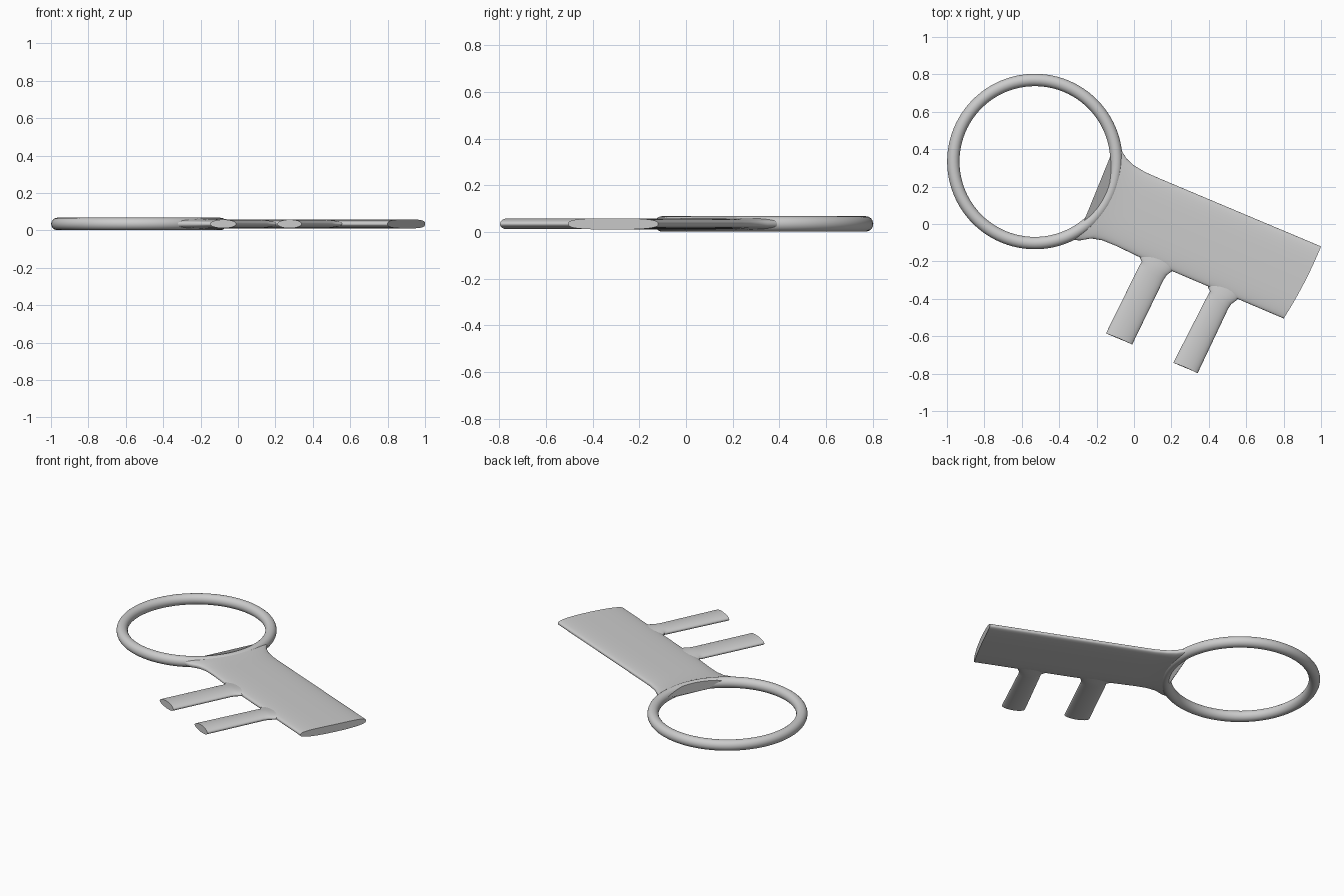
import bpy, bmesh, math
from mathutils import Vector

if "Cube" in bpy.data.objects:
    bpy.data.objects.remove(bpy.data.objects["Cube"])

ZC = 0.035  # mid-plane of the key


def smooth(obj):
    bpy.ops.object.select_all(action='DESELECT')
    obj.select_set(True)
    bpy.context.view_layer.objects.active = obj
    bpy.ops.object.shade_smooth_by_angle(angle=math.radians(40))


def loft(name, sections, power, count=48):
    """Loft rounded sections; each is (edge point, other edge point, bulge, half height)."""
    bm = bmesh.new()
    rings = []
    for a, b, bulge, h in sections:
        a, b = Vector(a), Vector(b)
        mid, half = (a + b) / 2, (a - b) / 2
        out = Vector((half.y, -half.x)).normalized()
        ring = []
        for i in range(count):
            t = 2 * math.pi * i / count
            c, s = math.cos(t), math.sin(t)
            u = math.copysign(abs(c) ** (2 / power), c)
            z = math.copysign(abs(s) ** (2 / power), s) * h
            p = mid + half * u + out * bulge * (1 - u * u)
            ring.append(bm.verts.new((p.x, p.y, ZC + z)))
        rings.append(ring)
    for r, q in zip(rings, rings[1:]):
        for i in range(count):
            j = (i + 1) % count
            bm.faces.new((r[i], r[j], q[j], q[i]))
    bm.faces.new(rings[0])
    bm.faces.new(rings[-1])
    bmesh.ops.recalc_face_normals(bm, faces=bm.faces[:])
    mesh = bpy.data.meshes.new(name)
    bm.to_mesh(mesh)
    bm.free()
    obj = bpy.data.objects.new(name, mesh)
    bpy.context.collection.objects.link(obj)
    smooth(obj)
    return obj


# Round ring handle
bpy.ops.mesh.primitive_torus_add(major_radius=0.436, minor_radius=0.033,
                                 major_segments=96, minor_segments=24,
                                 location=(-0.53, 0.334, ZC))
ring = bpy.context.object
ring.name = "ring_handle"
smooth(ring)

# Flat blade, flaring into the ring
loft("blade", [
    ((-0.10, 0.43), (-0.37, -0.08), 0.105, 0.028),
    ((-0.068, 0.395), (-0.29, -0.088), 0.075, 0.026),
    ((-0.04, 0.35), (-0.23, -0.077), 0.06, 0.025),
    ((0.00, 0.313), (-0.17, -0.087), 0.045, 0.024),
    ((0.06, 0.277), (-0.10, -0.115), 0.03, 0.024),
    ((0.14, 0.242), (0.04, -0.182), 0.02, 0.024),
    ((1.00, -0.12), (0.80, -0.505), 0.01, 0.024),
], 3.0)


# Two oval teeth with flared roots
def tooth(name, left_root, right_root, left_tip, right_tip):
    l0, r0 = Vector(left_root), Vector(right_root)
    loft(name, [
        (l0 + Vector((0.00, 0.05)), r0 + Vector((0.085, 0.07)), 0, 0.015),
        (l0 + Vector((-0.015, 0.012)), r0 + Vector((0.035, 0.03)), 0, 0.021),
        (l0 + Vector((-0.003, -0.01)), r0 + Vector((0.01, 0.012)), 0, 0.023),
        (l0 + Vector((-0.015, -0.03)), r0 + Vector((-0.007, -0.014)), 0, 0.023),
        (left_tip, right_tip, 0.003, 0.023),
    ], 2.0, 40)


tooth("tooth_inner", (0.045, -0.19), (0.165, -0.285), (-0.15, -0.585), (-0.01, -0.645))
tooth("tooth_outer", (0.41, -0.35), (0.51, -0.44), (0.21, -0.742), (0.34, -0.798))
